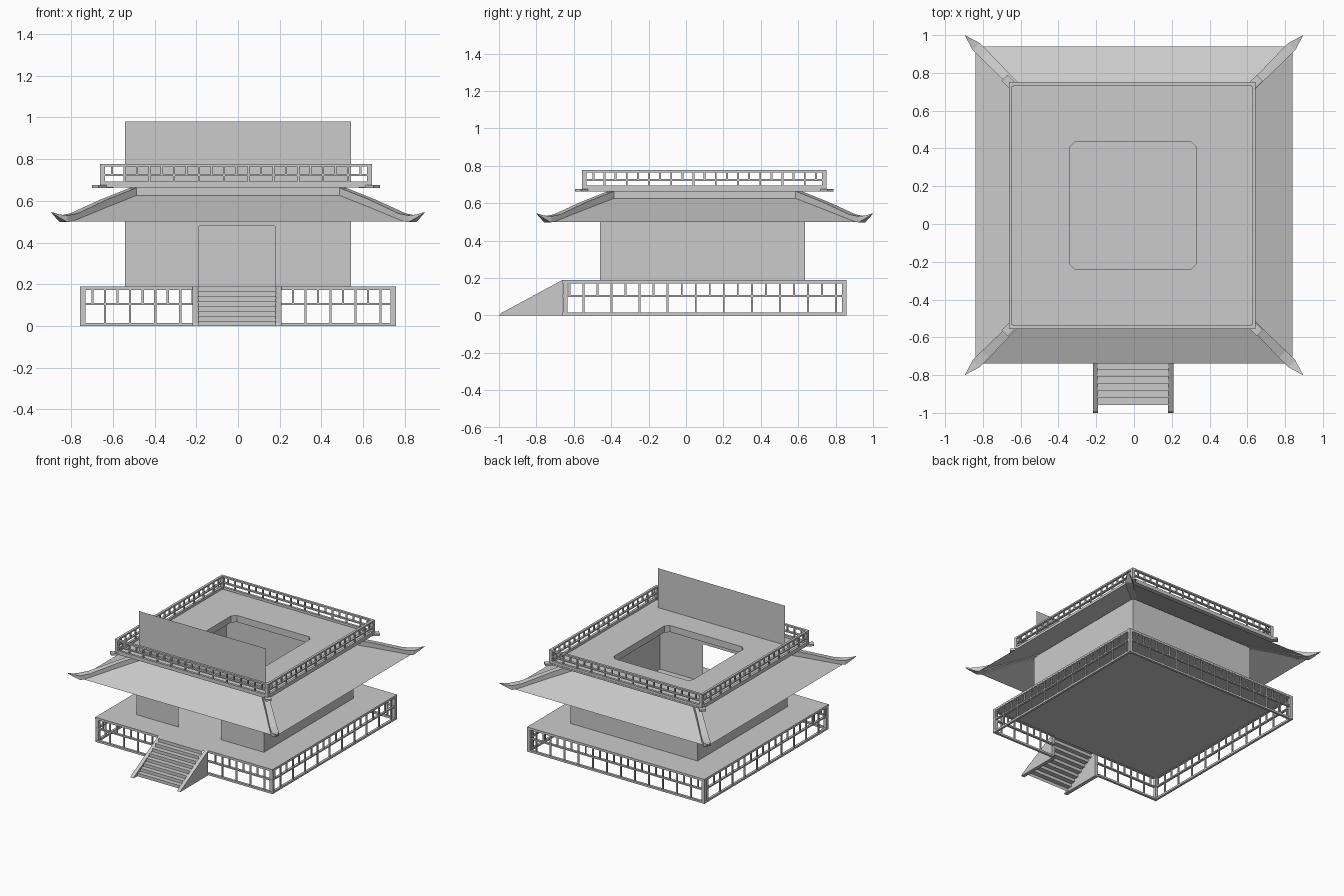
import bpy, bmesh, math
from mathutils import Vector, Matrix

if "Cube" in bpy.data.objects:
    bpy.data.objects.remove(bpy.data.objects["Cube"])


def finish(bm, name, normals=True):
    if normals:
        bmesh.ops.recalc_face_normals(bm, faces=bm.faces)
    me = bpy.data.meshes.new(name)
    bm.to_mesh(me)
    bm.free()
    ob = bpy.data.objects.new(name, me)
    bpy.context.collection.objects.link(ob)
    return ob


def box(bm, x0, x1, y0, y1, z0, z1):
    m = Matrix.Translation(((x0 + x1) / 2, (y0 + y1) / 2, (z0 + z1) / 2))
    m = m @ Matrix.Diagonal((x1 - x0, y1 - y0, z1 - z0, 1))
    bmesh.ops.create_cube(bm, size=1, matrix=m)


def face(bm, *pts):
    return bm.faces.new([bm.verts.new(p) for p in pts])


def loft(bm, loops):
    rings = [[bm.verts.new(p) for p in lp] for lp in loops]
    for a, b in zip(rings, rings[1:]):
        n = len(a)
        for i in range(n):
            bm.faces.new((a[i], a[(i + 1) % n], b[(i + 1) % n], b[i]))


def square(cx, cy, h, z):
    return [(cx + sx * h, cy + sy * h, z) for sx, sy in ((-1, -1), (1, -1), (1, 1), (-1, 1))]


def fence(bm, axis, fixed, a, b, first, step, levels, w=0.018, p=0.01):
    """Rails plus full posts every step and short upper posts in between."""
    def bar(u0, u1, z0, z1, t):
        f0, f1 = fixed - t / 2, fixed + t / 2
        if axis == 'x':
            box(bm, u0, u1, f0, f1, z0, z1)
        else:
            box(bm, f0, f1, u0, u1, z0, z1)
    bottom, mid, top = levels
    for z0, z1 in levels:
        bar(a, b, z0, z1, w)
    u, k = first, 0
    while u - step / 2 > a + 0.03:
        u -= step / 2
        k += 1
    while u < b - 0.02:
        if u > a + 0.02:
            bar(u - p / 2, u + p / 2, bottom[1] if k % 2 == 0 else mid[1], top[0], p)
        u += step / 2
        k += 1


CY = 0.098

# lower platform: thin floor on an open lattice
bm = bmesh.new()
box(bm, -0.757, 0.757, -0.66, 0.857, 0.176, 0.19)
finish(bm, "platform_floor")

LOW = ((0.0, 0.015), (0.1, 0.11), (0.172, 0.188))
bm = bmesh.new()
fence(bm, 'x', -0.65, -0.755, -0.21, -0.637, 0.12, LOW)
fence(bm, 'x', -0.65, 0.20, 0.755, 0.323, 0.12, LOW)
fence(bm, 'x', 0.847, -0.755, 0.755, -0.637, 0.12, LOW)
for s in (-1, 1):
    fence(bm, 'y', s * 0.747, -0.66, 0.857, -0.548, 0.15, LOW)
    for y in (-0.647, 0.844):
        box(bm, s * 0.744 - 0.013, s * 0.744 + 0.013, y - 0.01, y + 0.013, 0, 0.188)
finish(bm, "platform_lattice")

# stairs: folded sheet of treads between two wedge stringers
N, W, Y0, Y1 = 8, 0.187, -0.957, -0.66
bm = bmesh.new()
prof = []
for i in range(N):
    y = Y0 + (Y1 - Y0) * i / N
    prof += [(y, 0.19 * i / N), (y, 0.19 * (i + 1) / N)]
prof.append((Y1, 0.19))
rows = [[bm.verts.new((x, y, z)) for x in (-W - 0.005, W - 0.005)] for y, z in prof]
for a, b in zip(rows, rows[1:]):
    bm.faces.new((a[0], a[1], b[1], b[0]))
finish(bm, "stair_treads", False)

bm = bmesh.new()
for x0 in (-0.218, 0.18):
    f = face(bm, (x0, -1.0, 0), (x0, -0.66, 0), (x0, -0.66, 0.19), (x0, -0.99, 0.012))
    ext = bmesh.ops.extrude_face_region(bm, geom=[f], use_keep_orig=True)
    bmesh.ops.translate(bm, vec=(0.028, 0, 0),
                        verts=[v for v in ext['geom'] if isinstance(v, bmesh.types.BMVert)])
finish(bm, "stair_stringers")

# walls: single sheets, open doorway in front
XW, YF, YB, ZB, ZT = 0.543, -0.46, 0.635, 0.19, 0.61
bm = bmesh.new()


def sheet(xa, ya, xb, yb, za, zb):
    face(bm, (xa, ya, za), (xb, yb, za), (xb, yb, zb), (xa, ya, zb))


sheet(-XW, YF, -0.187, YF, ZB, ZT)
sheet(0.178, YF, XW, YF, ZB, ZT)
sheet(-0.187, YF, 0.178, YF, 0.48, ZT)
sheet(XW, YF, XW, YB, ZB, ZT)
sheet(XW, YB, -XW, YB, ZB, ZT)
sheet(-XW, YB, -XW, YF, ZB, ZT)
finish(bm, "lower_walls", False)

# upper front wall panel
bm = bmesh.new()
sheet(-XW, -0.433, XW, -0.433, 0.67, 0.98)
finish(bm, "upper_wall_panel", False)

# skirt roof: eaves sheet and upright band under the balcony
bm = bmesh.new()
loft(bm, [square(0, CY + 0.003, 0.84, 0.5), square(0, CY - 0.008, 0.512, 0.626),
          square(0, CY - 0.008, 0.512, 0.668)])
finish(bm, "skirt_roof", False)

# hip ridges with upturned pointed tips
bm = bmesh.new()
R = [(0.50, 0.62, 0.665, 0.022), (0.65, 0.565, 0.605, 0.022), (0.79, 0.505, 0.54, 0.026),
     (0.84, 0.498, 0.53, 0.026), (0.87, 0.52, 0.535, 0.013), (0.898, 0.543, 0.546, 0.001)]
for sx in (-1, 1):
    for sy in (-1, 1):
        loops = []
        side = Vector((-sy, sx, 0)) / math.sqrt(2)
        for t, lo, hi, w in R:
            c = Vector((sx * (t - 0.004), CY + 0.002 + sy * t, 0))
            loops.append([c + side * w * a + Vector((0, 0, z))
                          for a, z in ((-1, lo), (1, lo), (1, hi), (-1, hi))])
        loft(bm, loops)
finish(bm, "hip_ridges")

# balcony floor with a chamfered opening
BX, BH = -0.01, 0.653


def chamfered(h, c, z):
    pts = []
    for sx, sy, flip in ((-1, -1, 0), (1, -1, 1), (1, 1, 0), (-1, 1, 1)):
        p = [(-0.005 + sx * h, CY + sy * (h - c), z), (-0.005 + sx * (h - c), CY + sy * h, z)]
        pts += p[::-1] if flip else p
    return pts


def outer(z):
    s = square(BX, CY + 0.002, BH, z)
    return [p for p in s for _ in (0, 1)]


bm = bmesh.new()
loft(bm, [outer(0.664), outer(0.676), chamfered(0.337, 0.03, 0.676),
          chamfered(0.337, 0.03, 0.625)])
loft(bm, [outer(0.664), chamfered(0.345, 0.03, 0.664)])
bmesh.ops.remove_doubles(bm, verts=bm.verts, dist=0.0001)
finish(bm, "balcony_floor")

# balcony railing
UP = ((0.67, 0.694), (0.72, 0.729), (0.765, 0.777))
bm = bmesh.new()
e = BH - 0.009
for s in (-1, 1):
    fence(bm, 'x', CY + s * e, BX - BH, BX + BH, BX - BH + 0.119, 0.119, UP)
    fence(bm, 'y', BX + s * e, CY - BH, CY + BH, CY - BH + 0.119, 0.119, UP)
    for t in (-1, 1):
        x, y = BX + s * (BH - 0.012), CY + t * (BH - 0.012)
        box(bm, x - 0.012, x + 0.012, y - 0.012, y + 0.012, 0.67, 0.777)
finish(bm, "balcony_railing")

# diagonal beam ends at the balcony corners
bm = bmesh.new()
for sx in (-1, 1):
    for sy in (-1, 1):
        m = Matrix.Translation((BX + sx * 0.64, CY + sy * 0.64, 0.669))
        m = m @ Matrix.Rotation(math.atan2(sy, sx), 4, 'Z') @ Matrix.Diagonal((0.1, 0.045, 0.014, 1))
        bmesh.ops.create_cube(bm, size=1, matrix=m)
finish(bm, "corner_beams")
